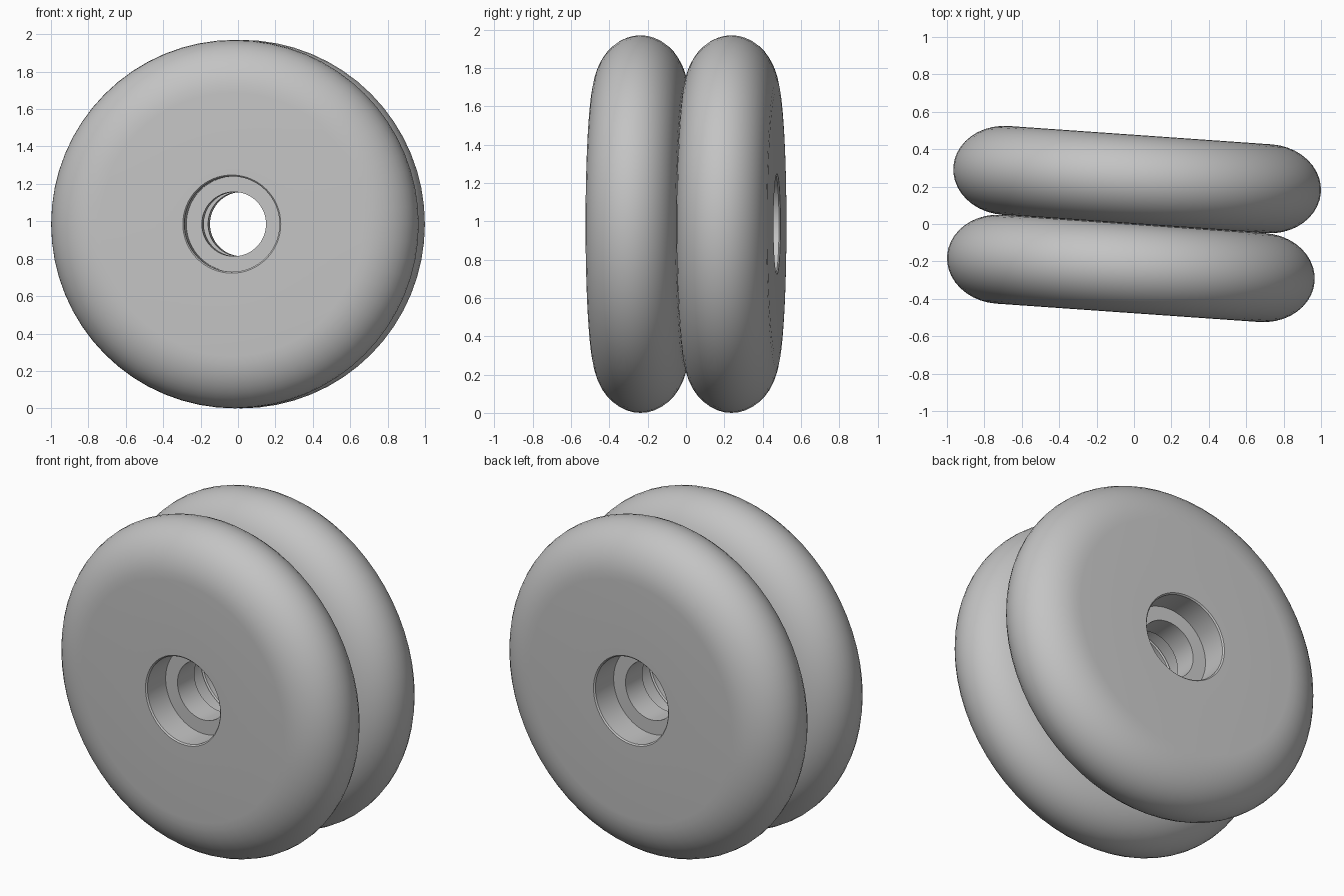
import bpy
import bmesh
from math import sin, cos, pi, radians
from mathutils import Matrix, Vector

cube = bpy.data.objects.get("Cube")
if cube:
    bpy.data.objects.remove(cube, do_unlink=True)

RADIUS, HALF_WIDTH, FLAT_RADIUS = 0.985, 0.238, 0.705
RECESS_RADIUS, BORE_RADIUS, WEB_HALF = 0.255, 0.172, 0.073
LIP = 0.0075
SEGMENTS, ARC_STEPS = 64, 20
TILT = Matrix.Rotation(radians(-4), 4, "Z")

grey = bpy.data.materials.new("plain_grey")
grey.use_nodes = True
grey.diffuse_color = (0.55, 0.55, 0.55, 1)
grey.node_tree.nodes["Principled BSDF"].inputs["Base Color"].default_value = grey.diffuse_color


def wheel_profile():
    """Closed (radius, axial) outline: rounded rim, flat sides, stepped hub."""
    rim = []
    for i in range(ARC_STEPS + 1):
        a = -pi / 2 + pi * i / ARC_STEPS
        rim.append((FLAT_RADIUS + (RADIUS - FLAT_RADIUS) * cos(a), HALF_WIDTH * sin(a)))
    hub = [
        (RECESS_RADIUS + LIP, HALF_WIDTH),
        (RECESS_RADIUS, HALF_WIDTH - LIP),
        (RECESS_RADIUS, WEB_HALF),
        (BORE_RADIUS, WEB_HALF),
    ]
    return rim + hub + [(r, -y) for r, y in reversed(hub)]


def make_wheel(name, offset):
    bm = bmesh.new()
    verts = [bm.verts.new((r, y, 0)) for r, y in wheel_profile()]
    edges = [bm.edges.new((v, verts[(i + 1) % len(verts)])) for i, v in enumerate(verts)]
    # Revolve the outline around the axle
    bmesh.ops.spin(bm, geom=verts + edges, cent=(0, 0, 0), axis=(0, 1, 0),
                   angle=2 * pi, steps=SEGMENTS)
    bmesh.ops.remove_doubles(bm, verts=bm.verts, dist=0.0001)
    bmesh.ops.recalc_face_normals(bm, faces=bm.faces)
    mesh = bpy.data.meshes.new(name)
    bm.to_mesh(mesh)
    bm.free()
    mesh.materials.append(grey)
    obj = bpy.data.objects.new(name, mesh)
    bpy.context.collection.objects.link(obj)
    obj.matrix_world = Matrix.Translation((0, 0, RADIUS)) @ TILT @ Matrix.Translation(Vector((0, offset, 0)))
    # Smooth rim, sharp hub edges
    bpy.ops.object.select_all(action="DESELECT")
    obj.select_set(True)
    bpy.context.view_layer.objects.active = obj
    bpy.ops.object.shade_smooth_by_angle(angle=radians(30))


# Two identical wheels side by side on one slightly turned axle
make_wheel("front_wheel", -HALF_WIDTH)
make_wheel("back_wheel", HALF_WIDTH)
